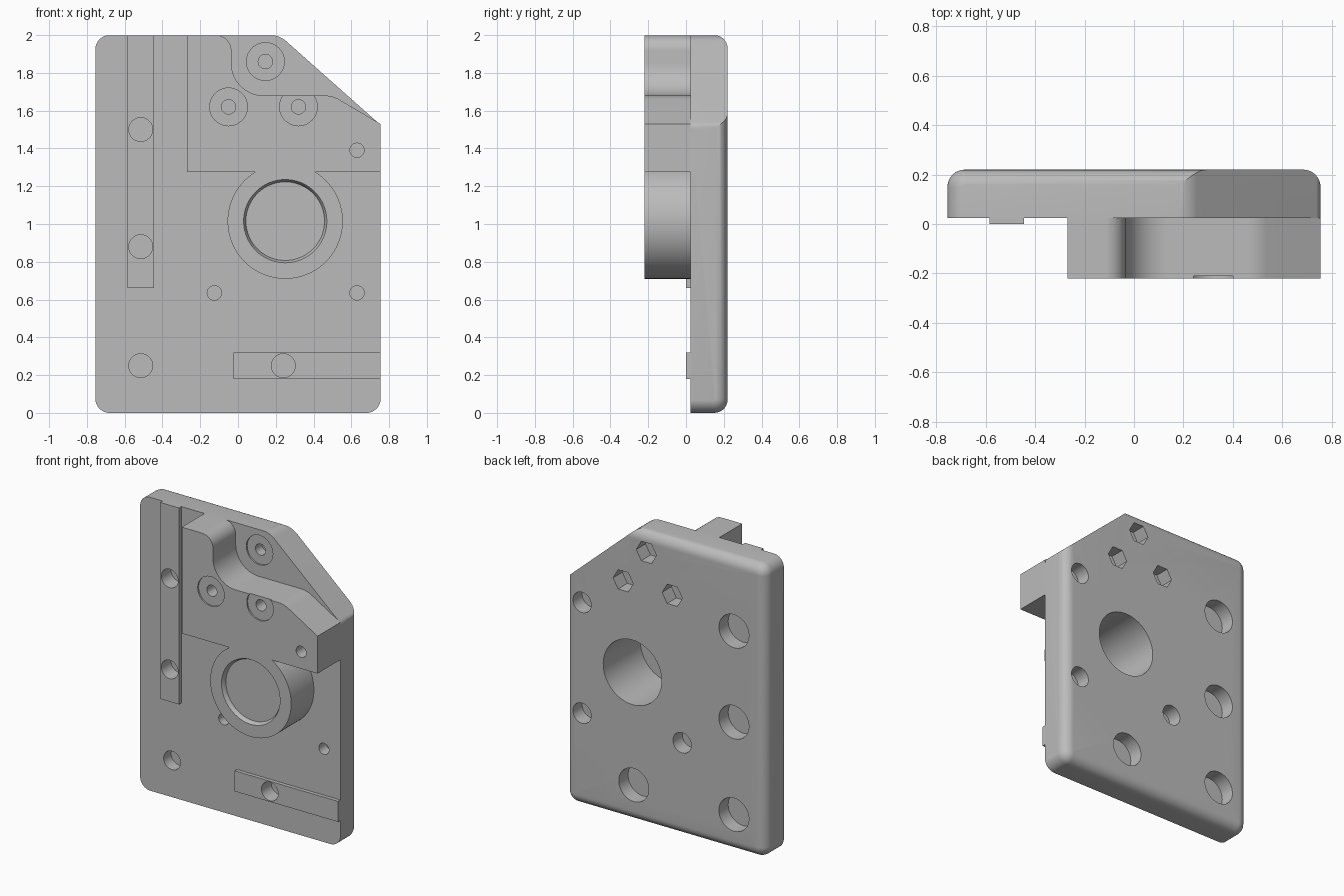
import bpy
import bmesh
from math import sin, cos, pi, tan, radians
from mathutils import Vector

old = bpy.data.objects.get("Cube")
if old:
    bpy.data.objects.remove(old)

grey = bpy.data.materials.new("plain grey")
grey.use_nodes = True
colour = (0.5, 0.5, 0.5, 1)
grey.diffuse_color = colour
grey.node_tree.nodes["Principled BSDF"].inputs["Base Color"].default_value = colour

FRONT, FACE, RAIL, BACK = -0.22, 0.025, 0.0, 0.22
HALF, TOP = 0.755, 2.0


def circle(x, z, r, n=48):
    return [(x + r * cos(2 * pi * i / n), z + r * sin(2 * pi * i / n)) for i in range(n)]


def rounded(corners, steps=10):
    """Outline from (x, z, radius) corners, each one filleted."""
    pts = []
    for i, (x, z, r) in enumerate(corners):
        p = Vector((x, z))
        if r == 0:
            pts.append((x, z))
            continue
        a = (Vector(corners[i - 1][:2]) - p).normalized()
        b = (Vector(corners[(i + 1) % len(corners)][:2]) - p).normalized()
        half = a.angle(b) / 2
        centre = p + (a + b).normalized() * (r / sin(half))
        reach = r / tan(half)
        start, end = p + a * reach - centre, p + b * reach - centre
        for k in range(steps + 1):
            v = centre + start.lerp(end, k / steps).normalized() * r
            pts.append((v.x, v.y))
    return pts


def box(x0, x1, z0, z1, r=0):
    return rounded([(x0, z0, r), (x1, z0, r), (x1, z1, r), (x0, z1, r)])


def loft(name, rings):
    """Solid through (outline, y) rings."""
    bm = bmesh.new()
    loops = [[bm.verts.new((x, y, z)) for x, z in pts] for pts, y in rings]
    for a, b in zip(loops, loops[1:]):
        for i in range(len(a)):
            bm.faces.new((a[i - 1], a[i], b[i], b[i - 1]))
    bm.faces.new(loops[0])
    bm.faces.new(loops[-1])
    bmesh.ops.recalc_face_normals(bm, faces=bm.faces)
    mesh = bpy.data.meshes.new(name)
    bm.to_mesh(mesh)
    bm.free()
    mesh.materials.append(grey)
    ob = bpy.data.objects.new(name, mesh)
    bpy.context.collection.objects.link(ob)
    return ob


def prism(name, pts, y0, y1):
    return loft(name, [(pts, y0), (pts, y1)])


def combine(targets, tool, operation="DIFFERENCE"):
    """Boolean the tool into each target, then remove it."""
    for ob in targets:
        mod = ob.modifiers.new("cut", "BOOLEAN")
        mod.operation, mod.solver, mod.object = operation, "EXACT", tool
        graph = bpy.context.evaluated_depsgraph_get()
        mesh = bpy.data.meshes.new_from_object(ob.evaluated_get(graph))
        ob.modifiers.clear()
        ob.data = mesh
    bpy.data.objects.remove(tool)


# Back plate with rounded rear edges
FILLET = 0.07
rings = [(box(-HALF, HALF, 0, TOP, 0.075), FACE)]
for k in range(9):
    t = k / 8 * pi / 2
    d = FILLET * (1 - cos(t))
    rings.append((box(-HALF + d, HALF - d, d, TOP - d, 0.075 - d),
                  BACK - FILLET + FILLET * sin(t)))
plate = loft("back_plate", rings)

# Sloping cut on the upper left corner
EDGE = HALF - 0.001
slope = rounded([(-1, -1, 0), (EDGE, -1, 0), (EDGE, 1.525, 0.05),
                 (0.22, TOP - 0.001, 0.12), (-1, TOP - 0.001, 0)])
combine([plate], prism("slope_cutter", slope, -1, 1), "INTERSECT")

# Raised block joined with the round bearing boss
block = prism("raised_block", rounded([
    (-0.27, 1.275, 0), (EDGE, 1.275, 0), (EDGE, 1.53, 0), (0.5, 1.68, 0.15),
    (-0.035, 1.68, 0.17), (-0.035, TOP - 0.001, 0.08), (-0.27, TOP - 0.001, 0)]), FRONT, FACE)
BX, BZ = 0.25, 1.015
combine([block], prism("boss", circle(BX, BZ, 0.305, 96), FRONT, FACE), "UNION")

# Thin locating rails
tall_rail = prism("tall_rail", box(-0.585, -0.445, 0.66, TOP - 0.001), RAIL, FACE)
short_rail = prism("short_rail", box(-0.025, EDGE, 0.18, 0.32), RAIL, FACE)
rails = [tall_rail, short_rail]

# Bearing bore from the back, shallow tapered mouth in front
combine([plate, block], prism("bore", circle(BX, BZ, 0.22, 96), -0.18, 1))
combine([block], loft("mouth", [(circle(BX, BZ, 0.226, 96), FRONT - 0.01),
                                (circle(BX, BZ, 0.212, 96), FRONT + 0.015),
                                (circle(BX, BZ, 0.208, 96), FRONT + 0.03)]))

# Mounting holes with wide rear recesses
for x, z in [(-0.515, 1.5), (-0.515, 0.88), (-0.515, 0.25), (0.24, 0.25)]:
    combine([plate] + rails, prism("hole", circle(x, z, 0.063), -1, 0.105))
    combine([plate], prism("recess", circle(x, z, 0.113), 0.12, 1))

# Small corner holes around the bearing
for x, z in [(0.63, 1.39), (0.63, 0.635), (-0.125, 0.635)]:
    combine([plate, block], prism("hole", circle(x, z, 0.038), -1, 0.105))
    combine([plate], prism("recess", circle(x, z, 0.069), 0.12, 1))

# Screw holes with shallow front seats and hexagonal rear pockets
for x, z, seat, part in [(-0.05, 1.62, FRONT, block), (0.32, 1.62, FRONT, block),
                         (0.145, 1.86, FACE, plate)]:
    combine([part], prism("seat", circle(x, z, 0.1), seat - 0.1, seat + 0.01))
    combine([plate, block], prism("hole", circle(x, z, 0.038), -1, 0.105))
    combine([plate], prism("nut_pocket", circle(x, z, 0.076, 6), 0.12, 1))

# Smooth the curved walls only
bpy.ops.object.select_all(action="DESELECT")
for ob in [plate, block] + rails:
    ob.select_set(True)
bpy.context.view_layer.objects.active = plate
bpy.ops.object.shade_smooth_by_angle(angle=radians(30))
